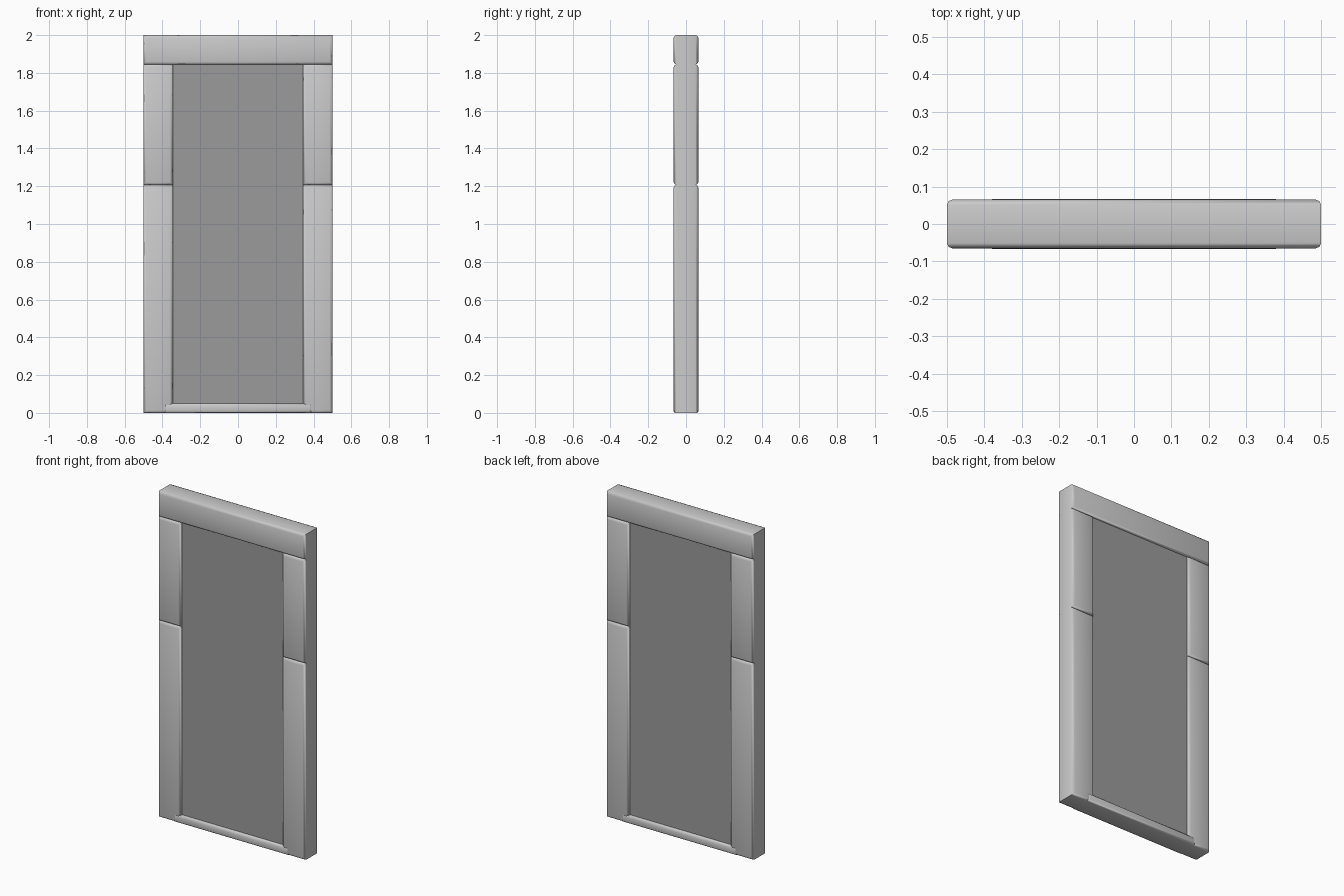
import bpy, bmesh

if "Cube" in bpy.data.objects:
    bpy.data.objects.remove(bpy.data.objects["Cube"])


def block(name, x0, x1, z0, z1, depth, bevel=0.0, segments=2):
    """Box centred on y=0; only the rims of the front and back faces are bevelled."""
    bm = bmesh.new()
    bmesh.ops.create_cube(bm, size=1)
    for v in bm.verts:
        v.co.x = x1 if v.co.x > 0 else x0
        v.co.y = depth if v.co.y > 0 else -depth
        v.co.z = z1 if v.co.z > 0 else z0
    if bevel:
        rims = [e for e in bm.edges
                if abs(e.verts[0].co.y - e.verts[1].co.y) < 1e-6]
        bmesh.ops.bevel(bm, geom=rims, offset=bevel, segments=segments,
                        profile=0.5, affect='EDGES')
    bmesh.ops.recalc_face_normals(bm, faces=bm.faces)
    mesh = bpy.data.meshes.new(name)
    bm.to_mesh(mesh)
    bm.free()
    obj = bpy.data.objects.new(name, mesh)
    bpy.context.collection.objects.link(obj)
    bpy.ops.object.select_all(action='DESELECT')
    obj.select_set(True)
    bpy.context.view_layer.objects.active = obj
    bpy.ops.object.shade_smooth_by_angle(angle=0.9)
    return obj


HALF, INNER, DEPTH, BEVEL = 0.5, 0.345, 0.065, 0.014
SEAM, TOP = 1.207, 1.845

# Lintel across the top
block("lintel", -HALF, HALF, TOP, 2.0, DEPTH, BEVEL)

# Stacked jamb blocks on both sides
for side, x0, x1 in (("left", -HALF, -INNER), ("right", INNER, HALF)):
    block(f"lower_jamb_{side}", x0, x1, 0.0, SEAM, DEPTH, BEVEL)
    block(f"upper_jamb_{side}", x0, x1, SEAM, TOP, DEPTH, BEVEL)

# Low sill, slightly proud of the jambs
block("sill", -0.39, 0.39, 0.0, 0.05, 0.067, 0.012)

# Dark recessed door panel
panel = block("door_panel", -INNER, INNER, 0.04, TOP, 0.05)
dark = bpy.data.materials.new("dark_grey")
dark.diffuse_color = (0.33, 0.33, 0.33, 1)
dark.use_nodes = True
dark.node_tree.nodes["Principled BSDF"].inputs["Base Color"].default_value = dark.diffuse_color
panel.data.materials.append(dark)
